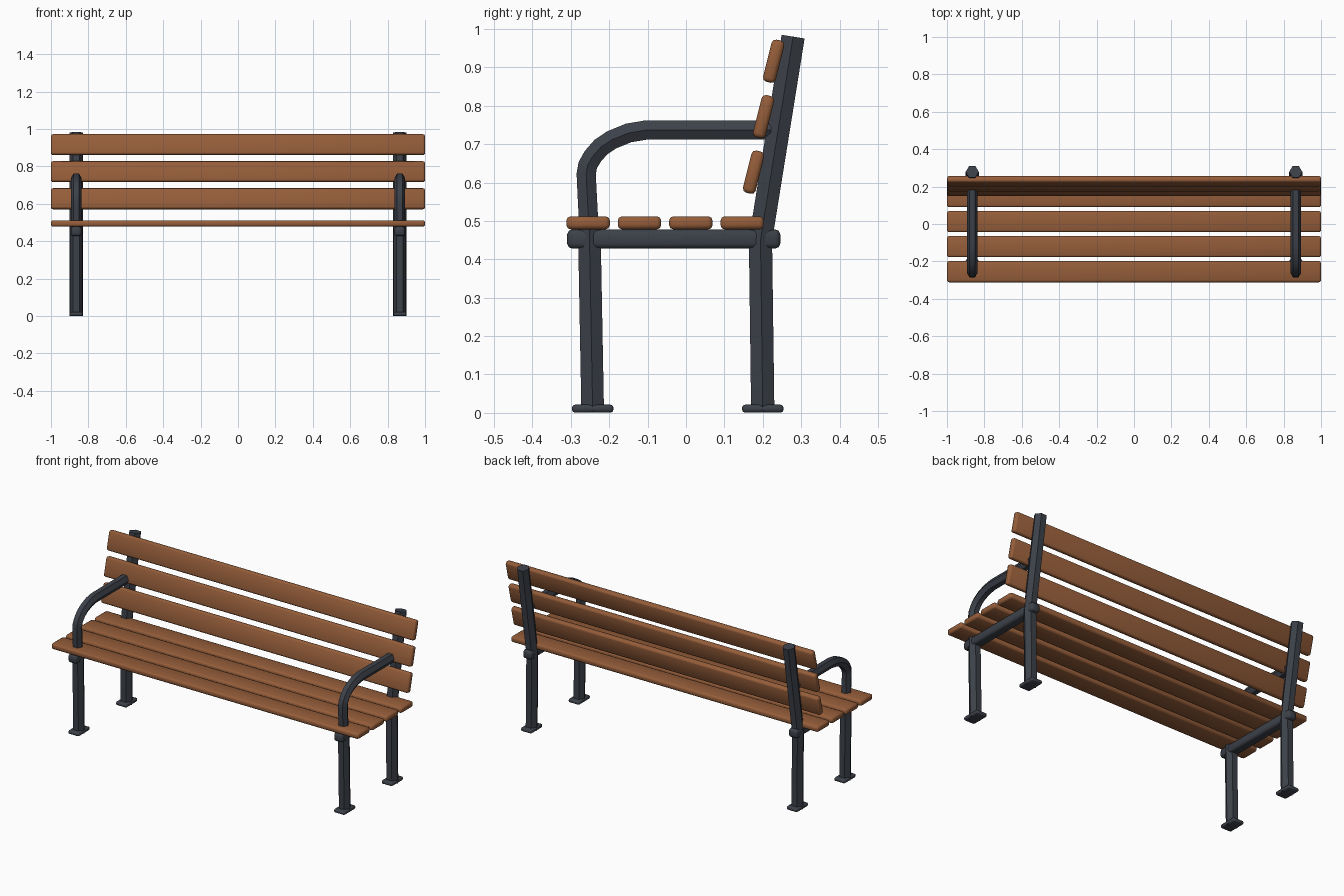
import bpy, bmesh, math
from mathutils import Vector

if "Cube" in bpy.data.objects:
    bpy.data.objects.remove(bpy.data.objects["Cube"])


def material(name, rgb):
    m = bpy.data.materials.new(name)
    m.diffuse_color = (*rgb, 1)
    m.use_nodes = True
    m.node_tree.nodes["Principled BSDF"].inputs["Base Color"].default_value = m.diffuse_color
    return m


WOOD = material("brown wood", (0.30, 0.11, 0.042))
STEEL = material("dark grey steel", (0.045, 0.052, 0.066))


def finish(name, bm, mat, angle):
    bmesh.ops.recalc_face_normals(bm, faces=bm.faces)
    mesh = bpy.data.meshes.new(name)
    bm.to_mesh(mesh)
    bm.free()
    mesh.materials.append(mat)
    ob = bpy.data.objects.new(name, mesh)
    bpy.context.collection.objects.link(ob)
    bpy.ops.object.select_all(action='DESELECT')
    bpy.context.view_layer.objects.active = ob
    ob.select_set(True)
    bpy.ops.object.shade_smooth_by_angle(angle=math.radians(angle))
    return ob


def rounded_box(name, loc, size, mat, bevel, tilt=0.0):
    bm = bmesh.new()
    bmesh.ops.create_cube(bm, size=1)
    bmesh.ops.scale(bm, vec=size, verts=bm.verts)
    bmesh.ops.bevel(bm, geom=bm.edges[:], offset=bevel, segments=2,
                    profile=0.5, affect='EDGES')
    ob = finish(name, bm, mat, 50)
    ob.location = loc
    ob.rotation_euler.x = tilt
    return ob


def hex_tube(name, x, path, radius):
    """Six-sided tube along a path of (y, z) points, ridges facing sideways."""
    pts = [Vector(p) for p in path]
    bm = bmesh.new()
    rings = []
    for i, p in enumerate(pts):
        d_in = (p - pts[i - 1]).normalized() if i else None
        d_out = (pts[i + 1] - p).normalized() if i < len(pts) - 1 else None
        t = ((d_in or d_out) + (d_out or d_in)).normalized()
        n = Vector((-t.y, t.x))
        ring = []
        for k in range(6):
            a = k * math.pi / 3
            q = p + n * radius * math.sin(a)
            ring.append(bm.verts.new((x + radius * math.cos(a), q.x, q.y)))
        rings.append(ring)
    for r, s in zip(rings, rings[1:]):
        for k in range(6):
            j = (k + 1) % 6
            bm.faces.new((r[k], r[j], s[j], s[k]))
    bm.faces.new(rings[0])
    bm.faces.new(rings[-1])
    return finish(name, bm, STEEL, 40)


# Armrest path: up from the front leg, bend back, run to the back post
ARM = [(-0.251, 0.45), (-0.257, 0.56), (-0.26, 0.622), (-0.256, 0.645),
       (-0.243, 0.668), (-0.222, 0.692), (-0.194, 0.711), (-0.15, 0.729),
       (-0.103, 0.737), (0.222, 0.737)]

# Steel end frames
for side, x in (("left", -0.865), ("right", 0.865)):
    hex_tube(f"front_leg_{side}", x, [(-0.243, 0.001), (-0.252, 0.482)], 0.034)
    hex_tube(f"back_post_{side}", x,
             [(0.2, 0.001), (0.194, 0.45), (0.279, 0.98)], 0.035)
    hex_tube(f"armrest_{side}", x, ARM, 0.029)
    rounded_box(f"seat_beam_{side}", (x, -0.032, 0.453),
                (0.056, 0.555, 0.05), STEEL, 0.013)
    for end, y in (("front", -0.243), ("back", 0.2)):
        rounded_box(f"{end}_foot_{side}", (x, y, 0.011),
                    (0.07, 0.108, 0.021), STEEL, 0.008)

# Wooden seat slats
for i in range(4):
    rounded_box(f"seat_slat_{i + 1}", (0, -0.255 + 0.1338 * i, 0.495),
                (2, 0.113, 0.034), WOOD, 0.011)

# Wooden backrest slats, leaning back
for i in range(3):
    rounded_box(f"back_slat_{i + 1}", (0, 0.176 + 0.0262 * i, 0.627 + 0.1445 * i),
                (2, 0.034, 0.113), WOOD, 0.011, math.radians(-14))
